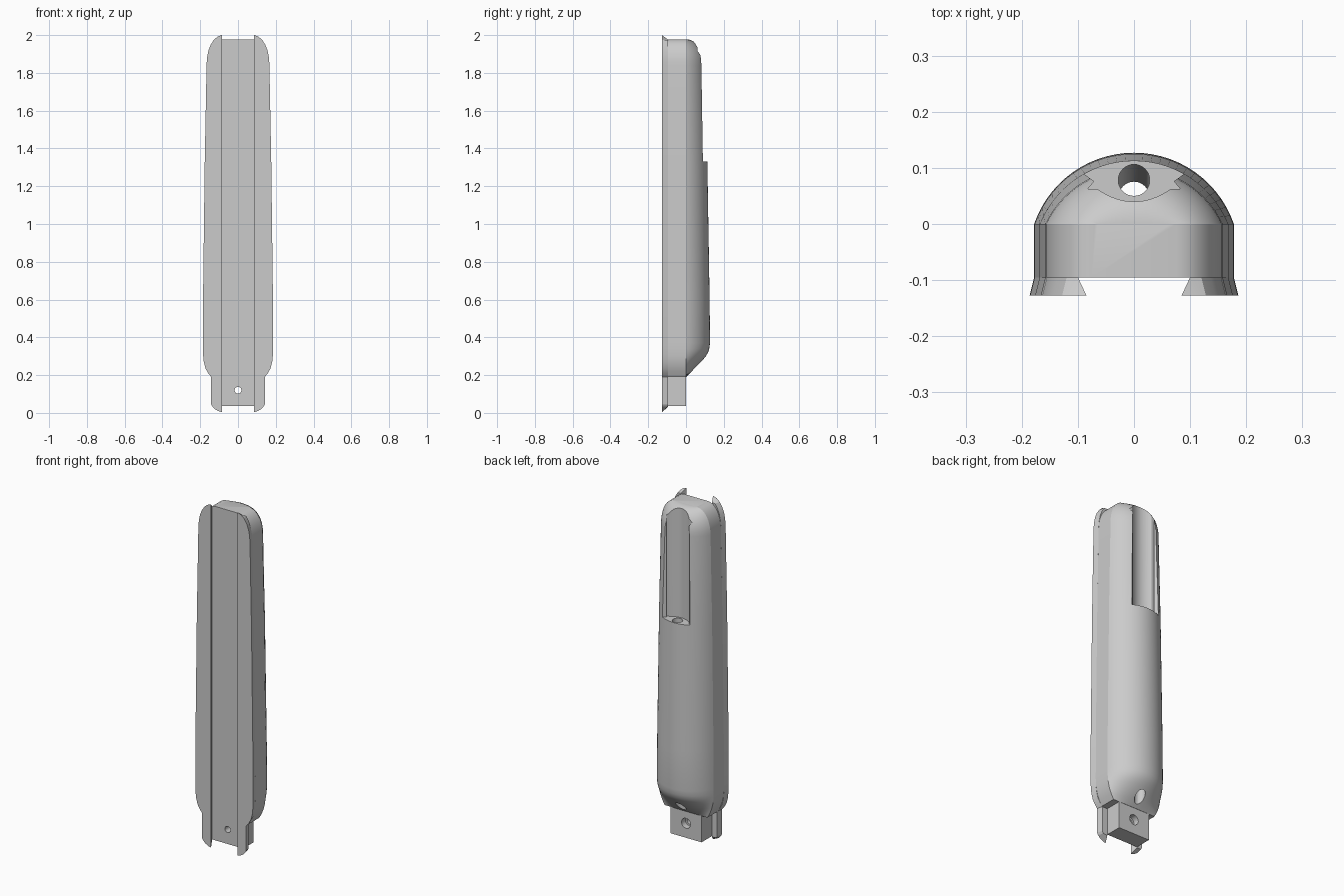
import bpy, bmesh
from math import sin, cos, asin, pi, radians
from mathutils import Vector

if "Cube" in bpy.data.objects:
    bpy.data.objects.remove(bpy.data.objects["Cube"])

grey = bpy.data.materials.new("plain_grey")
grey.use_nodes = True
grey.diffuse_color = (0.6, 0.6, 0.6, 1)
grey.node_tree.nodes["Principled BSDF"].inputs["Base Color"].default_value = (0.6, 0.6, 0.6, 1)

FLOOR, FACE = -0.095, -0.127   # groove floor and outer face of the rails


def loft(name, rings):
    """Skin closed rings of equal length and cap both ends."""
    bm = bmesh.new()
    loops = [[bm.verts.new(p) for p in ring] for ring in rings]
    n = len(loops[0])
    for a, b in zip(loops, loops[1:]):
        for i in range(n):
            j = (i + 1) % n
            bm.faces.new((a[i], a[j], b[j], b[i]))
    bm.faces.new(loops[0][::-1])
    bm.faces.new(loops[-1])
    bmesh.ops.remove_doubles(bm, verts=bm.verts, dist=0.00005)
    bmesh.ops.recalc_face_normals(bm, faces=bm.faces)
    mesh = bpy.data.meshes.new(name)
    bm.to_mesh(mesh)
    bm.free()
    obj = bpy.data.objects.new(name, mesh)
    bpy.context.collection.objects.link(obj)
    mesh.materials.append(grey)
    return obj


def rod(name, start, end, r, n=32):
    start, end = Vector(start), Vector(end)
    turn = (end - start).to_track_quat('Z', 'Y')
    circle = [turn @ Vector((r * cos(2 * pi * i / n), r * sin(2 * pi * i / n), 0)) for i in range(n)]
    return loft(name, [[p + c for c in circle] for p in (start, end)])


def select(obj):
    bpy.ops.object.select_all(action='DESELECT')
    obj.select_set(True)
    bpy.context.view_layer.objects.active = obj


def cut(obj, cutter):
    cutter.hide_render = True
    mod = obj.modifiers.new("cut", 'BOOLEAN')
    mod.operation, mod.solver, mod.object = 'DIFFERENCE', 'EXACT', cutter
    select(obj)
    bpy.ops.object.modifier_apply(modifier=mod.name)
    bpy.data.objects.remove(cutter)


def section(z, w, d, n=28):
    """Straight sides with a circular-arc back, w half wide and d deep."""
    r = (w * w + d * d) / (2 * d)
    half = asin(w / r)
    pts = [(w, FLOOR, z)]
    for i in range(n + 1):
        a = half * (1 - 2 * i / n)
        pts.append((r * sin(a), r * cos(a) - r + d, z))
    return pts + [(-w, FLOOR, z)]


# Tapered body: sloped lower end, long taper, rounded upper end
rows = [(.19, .138, .001), (.22, .154, .031), (.25, .166, .061), (.28, .173, .089),
        (.30, .1755, .105), (.32, .177, .117), (.34, .178, .123), (.37, .178, .127),
        (.6, .177, .125), (1.33, .168, .113)]
for i in range(9):
    a = radians(89.5) * i / 8
    rows.append((1.84 + .138 * sin(a), .075 + .083 * cos(a), .1 * cos(a)))
body = loft("body", [section(*row) for row in rows])

# Undercut channel open at the back and top of the body
half_slot = [(.065, .062), (.083, .062), (.071, .076), (.093, .092), (.093, .3)]
trough = [(.065 * t, .04 + .022 * t * t) for t in [i / 8 for i in range(-7, 8)]]
outline = trough + half_slot + [(-x, y) for x, y in reversed(half_slot)]
cut(body, loft("slot_cutter", [[(x, y, z) for x, y in outline] for z in (1.33, 2.1)]))

# Long bore from the channel floor to the lower end
cut(body, rod("bore_cutter", (0, .044, .15), (0, .079, 1.36), .028))

# Mounting block with a counterbored cross hole
square = [(-.1, FLOOR), (.1, FLOOR), (.1, 0), (-.1, 0)]
block = loft("mounting_block", [[(x, y, z) for x, y in square] for z in (.036, .19)])
cut(block, rod("hole_cutter", (0, -.2, .12), (0, .1, .12), .018))
cut(block, rod("counterbore_cutter", (0, -.035, .12), (0, .1, .12), .029))

# Dovetail rails with flared outer edges: half width and height at the face
edge = [(.085, .004), (.105, .01), (.122, .02), (.135, .033), (.142, .045), (.142, .19),
        (.158, .21), (.172, .235), (.181, .27), (.185, .31), (.186, .36), (.185, .6),
        (.176, 1.33), (.166, 1.85), (.163, 1.885), (.156, 1.92), (.144, 1.95),
        (.128, 1.975), (.108, 1.992), (.085, 2.0)]
for side, label in ((1, "left_rail"), (-1, "right_rail")):
    rings = []
    for x, z in edge:
        inset = min(max(z, .032), 1.976)
        back = max(x - .008, .1)
        rings.append([(side * .1, FLOOR, inset), (side * .085, FACE, z),
                      (side * x, FACE, z), (side * back, FLOOR, inset)])
    loft(label, rings)

for name in ("body", "mounting_block", "left_rail", "right_rail"):
    select(bpy.data.objects[name])
    bpy.ops.object.shade_smooth_by_angle(angle=radians(21))
